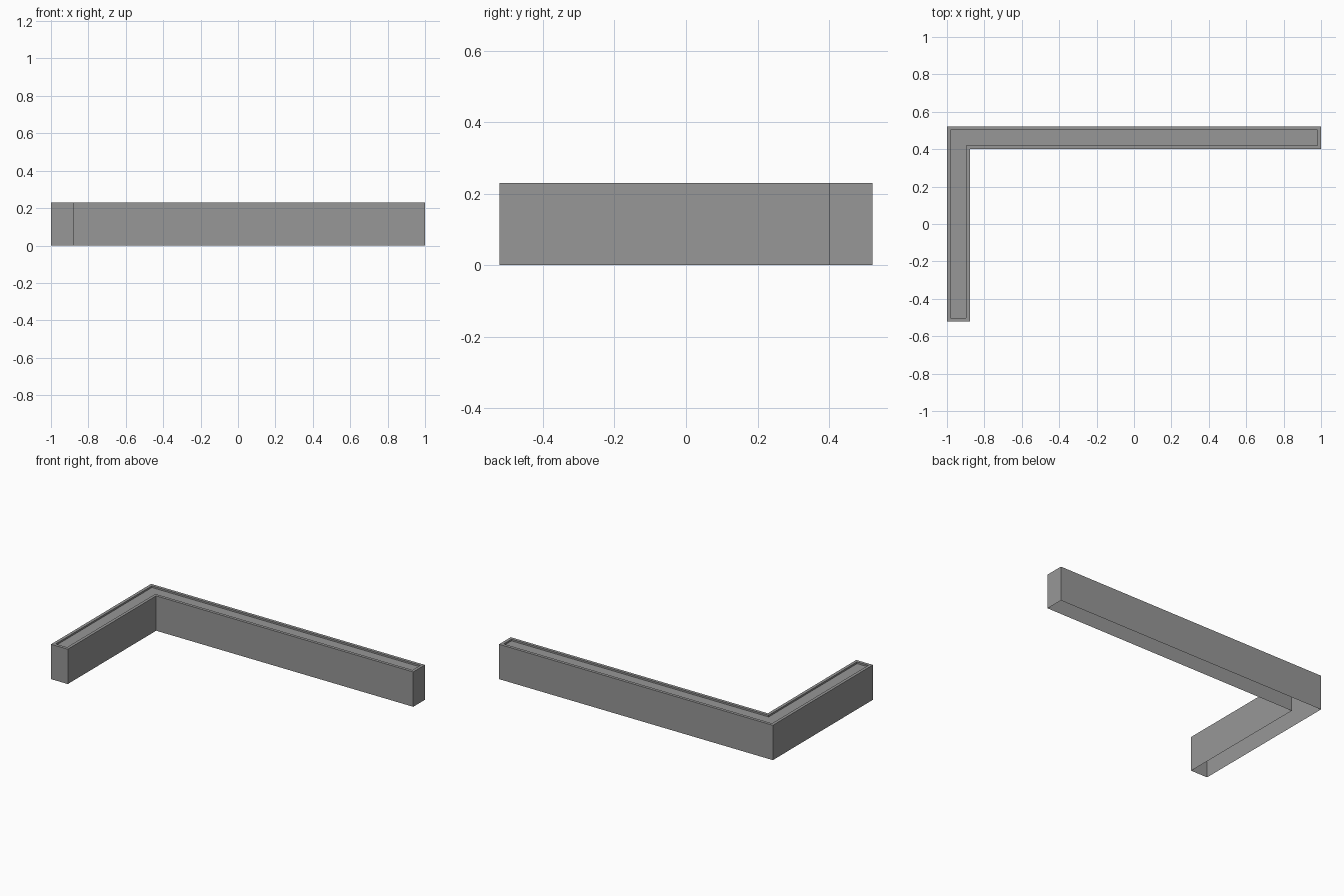
import bpy, bmesh

if "Cube" in bpy.data.objects:
    bpy.data.objects.remove(bpy.data.objects["Cube"])

H, X, Y, T = 0.23, 1.0, 0.522, 0.122   # height, half extents, arm width
RIM, DEPTH = 0.02, 0.011               # rim width, recess depth

grey = bpy.data.materials.new("dark_grey")
grey.diffuse_color = (0.31, 0.31, 0.31, 1)
grey.use_nodes = True
grey.node_tree.nodes["Principled BSDF"].inputs["Base Color"].default_value = grey.diffuse_color


def l_outline(inset):
    """Corners of the L plan, counter-clockwise, shrunk by inset."""
    i = inset
    return [(-X + i, -Y + i), (-X + T - i, -Y + i), (-X + T - i, Y - T + i),
            (X - i, Y - T + i), (X - i, Y - i), (-X + i, Y - i)]


def ring(bm, inset, z):
    return [bm.verts.new((x, y, z)) for x, y in l_outline(inset)]


def finish(bm, name):
    mesh = bpy.data.meshes.new(name)
    bm.to_mesh(mesh)
    bm.free()
    mesh.materials.append(grey)
    bpy.context.collection.objects.link(bpy.data.objects.new(name, mesh))


# Planter shell: open-bottomed outer walls, flat rim, inner lip
bm = bmesh.new()
rings = [ring(bm, 0, 0), ring(bm, 0, H), ring(bm, RIM, H), ring(bm, RIM, H - DEPTH)]
for a, b in zip(rings, rings[1:]):
    for k in range(6):
        n = (k + 1) % 6
        bm.faces.new((a[k], a[n], b[n], b[k]))
finish(bm, "planter_shell")

# Recessed fill surface, mitred at the corner
bm = bmesh.new()
v = ring(bm, RIM, H - DEPTH)
bm.faces.new((v[0], v[1], v[2], v[5]))
bm.faces.new((v[2], v[3], v[4], v[5]))
finish(bm, "planter_fill")
